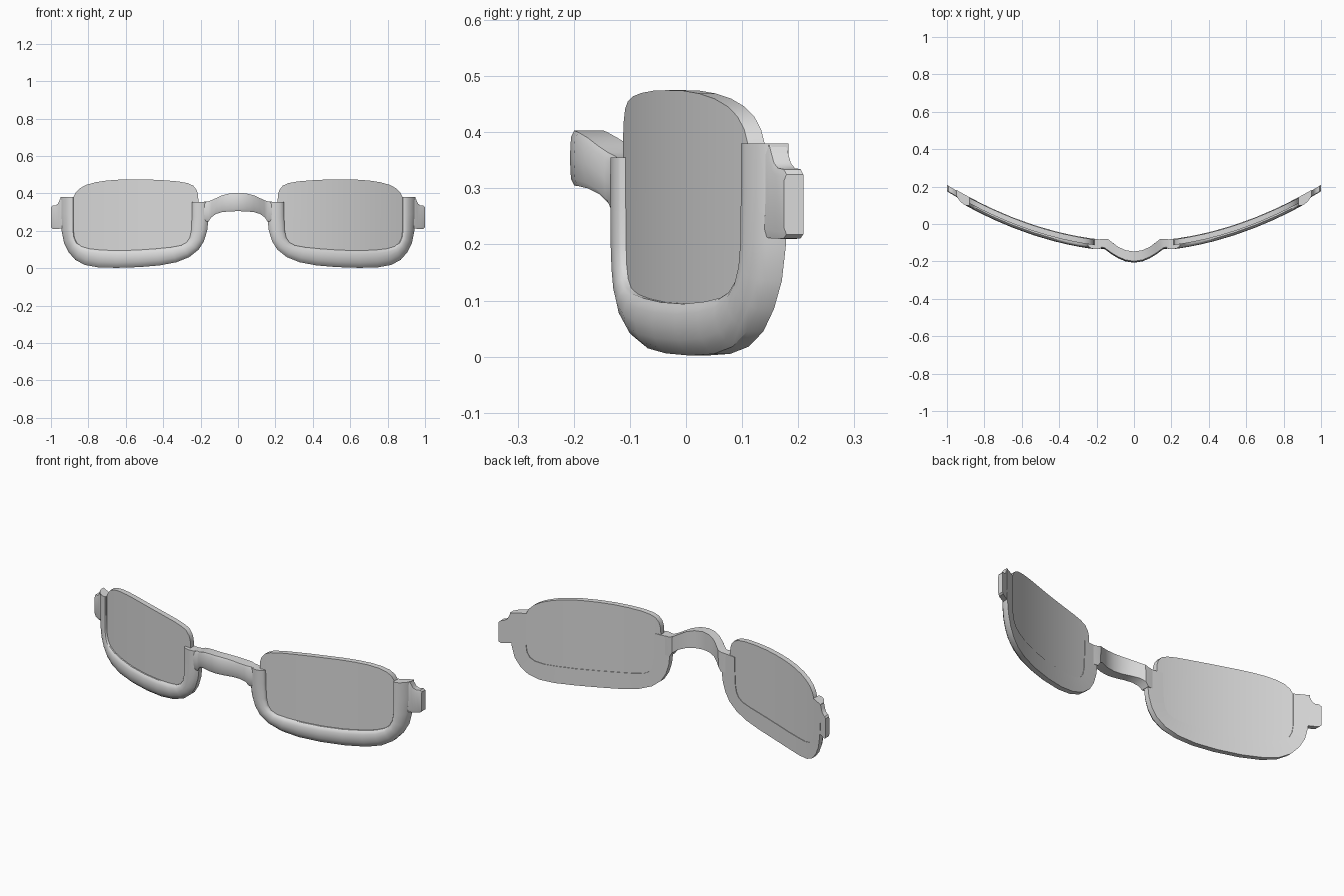
import bpy, bmesh, math

if "Cube" in bpy.data.objects:
    bpy.data.objects.remove(bpy.data.objects["Cube"])

grey = bpy.data.materials.new("light_grey")
grey.diffuse_color = (0.7, 0.7, 0.7, 1)
grey.use_nodes = True
grey.node_tree.nodes["Principled BSDF"].inputs["Base Color"].default_value = grey.diffuse_color


def wrap(x):
    """Face-hugging curve of the lens front, seen from above."""
    return -0.126 + 0.305 * x * x


def interp(x, pts):
    for (x0, y0), (x1, y1) in zip(pts, pts[1:]):
        if x <= x1:
            return y0 + (y1 - y0) * (x - x0) / (x1 - x0)
    return pts[-1][1]


def loft(name, stations, section, front, back, open_start=False):
    """Sweep a section across pairs of (x, z) edge points, mirrored in x.
    section holds (position across, forward offset) of the front surface."""
    bm = bmesh.new()
    rings = []
    for a, b in stations:
        ring = []
        for t, off in section:
            x, z = a[0] + (b[0] - a[0]) * t, a[1] + (b[1] - a[1]) * t
            ring.append(bm.verts.new((x, front(x) + off, z)))
        for x, z in (b, a):
            ring.append(bm.verts.new((x, back(x), z)))
        rings.append(ring)
    n = len(rings[0])
    for r, s in zip(rings, rings[1:]):
        for i in range(n):
            j = (i + 1) % n
            bm.faces.new((r[i], r[j], s[j], s[i]))
    if not open_start:
        bm.faces.new(rings[0])
    bm.faces.new(rings[-1])
    bmesh.ops.recalc_face_normals(bm, faces=bm.faces)
    # An open shell is oriented by its front faces
    if open_start:
        f = max(bm.faces, key=lambda f: -f.calc_center_median().y)
        if f.normal.y > 0:
            bmesh.ops.reverse_faces(bm, faces=bm.faces)
    me = bpy.data.meshes.new(name)
    bm.to_mesh(me)
    bm.free()
    me.materials.append(grey)
    ob = bpy.data.objects.new(name, me)
    bpy.context.collection.objects.link(ob)
    bpy.ops.object.select_all(action='DESELECT')
    ob.select_set(True)
    bpy.context.view_layer.objects.active = ob
    bpy.ops.object.shade_smooth_by_angle(angle=math.radians(35))
    mod = ob.modifiers.new("mirror", 'MIRROR')
    mod.use_clip = True
    return ob


def rim_back(x):
    return wrap(x) + 0.033


# Half rim: outer edge paired with inner edge, from bridge side to hinge side
rim = [((.160, .355), (.245, .355)), ((.157, .27), (.246, .28)),
       ((.165, .20), (.250, .20)), ((.182, .145), (.258, .163)),
       ((.21, .10), (.275, .138)), ((.26, .06), (.305, .122)),
       ((.33, .032), (.36, .112)), ((.42, .015), (.44, .104)),
       ((.53, .006), (.54, .097)), ((.65, .002), (.65, .094)),
       ((.75, .005), (.74, .098)), ((.82, .018), (.80, .105)),
       ((.87, .045), (.84, .118)), ((.905, .085), (.863, .138)),
       ((.93, .135), (.875, .165)), ((.943, .20), (.88, .205)),
       ((.95, .29), (.88, .29)), ((.95, .38), (.88, .38))]
loft("rim", rim, [(0, .004), (.12, -.008), (.3, -.017), (.55, -.022),
                  (.8, -.020), (.95, -.014), (1, -.008)], wrap, rim_back)

# Nose bridge: arched upwards and forwards
bridge = [((0, .403), (0, .305)), ((.045, .400), (.045, .304)),
          ((.085, .390), (.085, .300)), ((.115, .376), (.118, .290)),
          ((.14, .364), (.143, .272)), ((.16, .357), (.157, .25)),
          ((.20, .354), (.20, .25))]
bridge_front = [(0, -.207), (.045, -.200), (.085, -.183), (.115, -.165),
                (.14, -.147), (.16, -.133), (.20, -.130)]
bridge_back = [(0, -.147), (.045, -.140), (.085, -.122), (.115, -.100),
               (.14, -.080), (.16, -.080), (.20, -.083)]
loft("bridge", bridge, [(0, .008), (.12, .002), (.5, 0), (.88, .002), (1, .008)],
     lambda x: interp(x, bridge_front), lambda x: interp(x, bridge_back), True)

# Hinge tab: steps down from the rim top to a small outer lug
tab = [((.93, .378), (.93, .212)), ((.948, .378), (.945, .212)),
       ((.955, .362), (.955, .211)), ((.963, .345), (.965, .211)),
       ((.975, .336), (.978, .210)), ((.992, .334), (.992, .211)),
       ((1, .325), (1, .218))]
loft("hinge_tab", tab, [(0, .004), (.1, 0), (.9, 0), (1, .004)],
     lambda x: wrap(x) - .004, lambda x: wrap(x) + .030)

# Lens: columns between the rounded top edge and the hidden lower edge
lens = [((.212, .365), (.212, .32)), ((.214, .395), (.216, .25)),
        ((.222, .42), (.224, .19)), ((.24, .442), (.24, .155)),
        ((.27, .455), (.27, .125)), ((.32, .464), (.32, .10)),
        ((.39, .470), (.39, .09)), ((.47, .474), (.47, .085)),
        ((.55, .475), (.55, .08)), ((.63, .474), (.63, .08)),
        ((.70, .469), (.70, .085)), ((.76, .460), (.76, .09)),
        ((.81, .446), (.81, .10)), ((.845, .428), (.845, .115)),
        ((.868, .405), (.868, .135)), ((.882, .375), (.882, .18)),
        ((.89, .33), (.89, .25))]
loft("lens", lens, [(0, 0), (1, 0)], wrap, lambda x: wrap(x) + .030)
